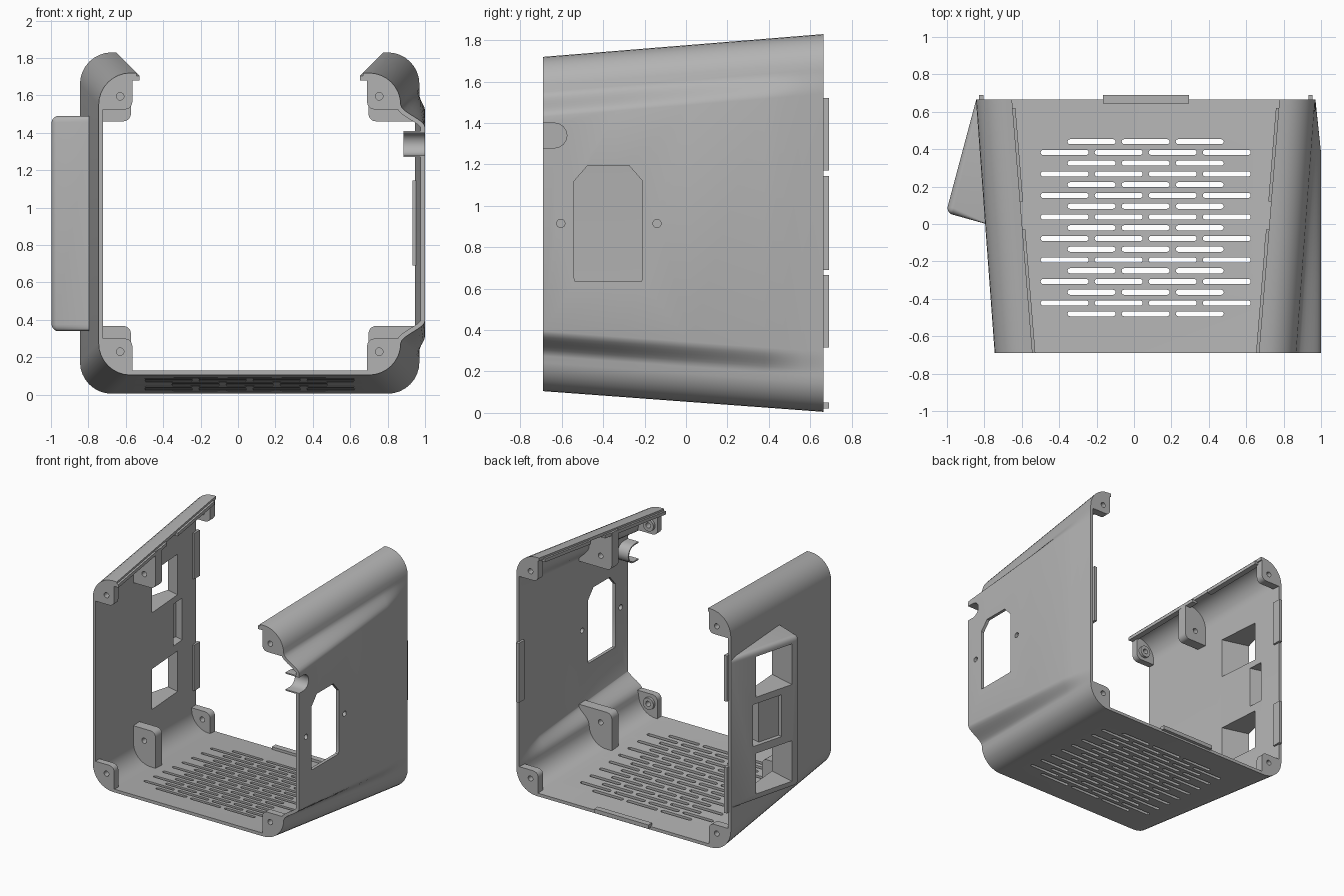
import bpy, bmesh
from math import sin, cos, pi, radians

if "Cube" in bpy.data.objects:
    bpy.data.objects.remove(bpy.data.objects["Cube"], do_unlink=True)

grey = bpy.data.materials.new("light_grey_plastic")
grey.use_nodes = True
grey.diffuse_color = (0.45, 0.45, 0.45, 1)
grey.node_tree.nodes["Principled BSDF"].inputs["Base Color"].default_value = (0.45, 0.45, 0.45, 1)

FRONT, BACK, CX, R, WALL = -0.69, 0.665, 0.0625, 0.17, 0.024


# ---- helpers ----
def finish(name, bm):
    bmesh.ops.recalc_face_normals(bm, faces=bm.faces)
    mesh = bpy.data.meshes.new(name)
    bm.to_mesh(mesh)
    bm.free()
    mesh.materials.append(grey)
    ob = bpy.data.objects.new(name, mesh)
    bpy.context.scene.collection.objects.link(ob)
    return ob


def prism(bm, pts, axis, a, b):
    """Extrude a 2D outline along an axis from a to b."""
    place = {"x": lambda p, h: (h, p[0], p[1]),
             "y": lambda p, h: (p[0], h, p[1]),
             "z": lambda p, h: (p[0], p[1], h)}[axis]
    low = [bm.verts.new(place(p, a)) for p in pts]
    high = [bm.verts.new(place(p, b)) for p in pts]
    bm.faces.new(low)
    bm.faces.new(high)
    n = len(pts)
    for i in range(n):
        j = (i + 1) % n
        bm.faces.new((low[i], low[j], high[j], high[i]))


def arc(cx, cy, r, a0, a1, n=8):
    return [(cx + r * cos(radians(a0 + (a1 - a0) * i / n)),
             cy + r * sin(radians(a0 + (a1 - a0) * i / n))) for i in range(n + 1)]


def rect(a0, a1, b0, b1):
    return [(a0, b0), (a1, b0), (a1, b1), (a0, b1)]


def circle(cx, cy, r):
    return arc(cx, cy, r, 0, 345, 23)


def smooth(ob):
    bpy.ops.object.select_all(action="DESELECT")
    bpy.context.view_layer.objects.active = ob
    ob.select_set(True)
    bpy.ops.object.shade_smooth_by_angle(angle=radians(30))


def cut(ob, cutter):
    bpy.ops.object.select_all(action="DESELECT")
    bpy.context.view_layer.objects.active = ob
    ob.select_set(True)
    mod = ob.modifiers.new("cut", "BOOLEAN")
    mod.operation, mod.solver, mod.object = "DIFFERENCE", "EXACT", cutter
    bpy.ops.object.modifier_apply(modifier=mod.name)


# ---- tapered body dimensions at a given depth ----
def dims(y):
    t = (y - FRONT) / (BACK - FRONT)
    half, zhalf, zc = 0.8075 + 0.1 * t, 0.8075 + 0.105 * t, 0.9125 + 0.005 * t
    side = 1.0 if y < 0.38 else 1.0 - 0.03 * (y - 0.38) / (BACK - 0.38)
    return half, zc - zhalf, zc + zhalf, 0.605 + 0.11 * t, max(0, side - CX - half)


def section(y):
    half, zb, zt, edge, bulge = dims(y)
    xl, xr = CX - half, CX + half
    step = [(i / 8, (i / 8) ** 2 * (3 - i / 4)) for i in range(1, 9)]
    rise = [(xr + bulge * s, zb + R + 0.12 * f) for f, s in step]
    fall = [(x, zt + zb - z) for x, z in reversed(rise)]
    outer = ([(CX - edge, zt)] + arc(xl + R, zt - R, R, 90, 180) + arc(xl + R, zb + R, R, 180, 270)
             + arc(xr - R, zb + R, R, 270, 360) + rise + fall
             + arc(xr - R, zt - R, R, 0, 90) + [(CX + edge, zt)])
    inner = []
    for i, (x, z) in enumerate(outer):
        p, q = outer[max(i - 1, 0)], outer[min(i + 1, len(outer) - 1)]
        dx, dz = q[0] - p[0], q[1] - p[1]
        k = WALL / (dx * dx + dz * dz) ** 0.5
        inner.append((x - dz * k, z + dx * k))
    return outer + inner[::-1]


# ---- body shell, lofted from front to back ----
bm = bmesh.new()
rings = [[bm.verts.new((x, y, z)) for x, z in section(y)]
         for y in (FRONT, -0.33, 0.02, 0.38, 0.47, 0.56, BACK)]
for a, b in zip(rings, rings[1:]):
    for i in range(len(a)):
        j = (i + 1) % len(a)
        bm.faces.new((a[i], a[j], b[j], b[i]))
n = len(rings[0])
for ring in (rings[0], rings[-1]):
    for i in range(n // 2 - 1):
        bm.faces.new((ring[i], ring[i + 1], ring[n - 2 - i], ring[n - 1 - i]))
shell = finish("body_shell", bm)

# ---- floor vents and side openings ----
bm = bmesh.new()
for row in range(17):
    y, count = 0.44 - 0.0575 * row, 4 if row % 2 else 3
    for k in range(count):
        x = CX + (k - (count - 1) / 2) * 0.289
        prism(bm, arc(x + 0.115, y, 0.0135, -90, 90, 6) + arc(x - 0.115, y, 0.0135, 90, 270, 6),
              "z", -0.1, 0.25)
prism(bm, [(-0.535, 0.635), (-0.215, 0.635), (-0.21, 0.65), (-0.21, 1.12), (-0.275, 1.195),
           (-0.475, 1.195), (-0.54, 1.12), (-0.54, 0.65)], "x", 0.9, 1.1)
for y in (-0.605, -0.14):
    prism(bm, circle(y, 0.915, 0.02), "x", 0.9, 1.1)
prism(bm, [(-0.8, 1.28)] + arc(-0.635, 1.34, 0.06, -90, 90) + [(-0.8, 1.4)], "x", 0.9, 1.1)
openings = finish("openings_cutter", bm)
cut(shell, openings)

# ---- wedge housing on the right wall ----
Z0, Z1 = 0.34, 1.49
bm = bmesh.new()
prism(bm, [(-0.822, 0.66), (-0.845, 0.66), (-1.005, 0.06), (-0.79, 0.0), (-0.774, 0.0)], "z", Z0, Z1)
bmesh.ops.bevel(bm, geom=[e for e in bm.edges if any(v.co.x < -0.95 for v in e.verts)],
                offset=0.035, segments=5, profile=0.5, affect="EDGES")
wedge = finish("wedge_housing", bm)


def slanted(s0, s1, n0, n1):
    """Plan outline measured along and out from the sloping wedge face."""
    return [(-0.845 - 0.265 * s - 0.964 * m, 0.665 - 0.964 * s + 0.265 * m)
            for s, m in ((s0, n0), (s1, n0), (s1, n1), (s0, n1))]


bm = bmesh.new()
for low in (0.39, 1.13):
    prism(bm, slanted(0.23, 0.555, -0.3, 0.1), "z", low, low + 0.31)
prism(bm, slanted(0.2, 0.46, -0.035, 0.1), "z", 0.76, 1.08)
windows = finish("windows_cutter", bm)
bm = bmesh.new()
prism(bm, slanted(0.17, 0.28, -0.3, -0.02), "z", 0.76, 1.08)
slot = finish("inner_slot_cutter", bm)
for ob in (shell, wedge):
    cut(ob, windows)
    cut(ob, slot)

# ---- screw lugs in the four corners at three depths ----
lugs, bosses, holes = bmesh.new(), bmesh.new(), bmesh.new()
for y0, y1, lu, lv, hv in ((FRONT, -0.64, 0.18, 0.195, 0.125), (-0.18, -0.1, 0.21, 0.3, 0.21),
                           (0.605, BACK, 0.18, 0.18, 0.115)):
    half, zb, zt, _, bulge = dims(y0)
    for sx in (-1, 1):
        for top in (False, True):
            def corner(p):
                return (CX + sx * (half - p[0]), zt - p[1] if top else zb + p[1])
            pts = arc(R, R, R - 0.01, 180, 270) + [(lu, 0.01)]
            pts += arc(lu - 0.04, lv - 0.04, 0.04, 0, 90, 5)
            if lv > 0.25 and sx > 0:
                pts += [(0.01 - bulge, lv), (0.01 - bulge, R + 0.12)]
            else:
                pts += [(0.01, lv)]
            prism(lugs, [corner(p) for p in pts], "y", y0, y1)
            hx, hz = corner((0.115, hv))
            prism(holes, circle(hx, hz, 0.02), "y", y0 - 0.05, y1 + 0.05)
            if y0 == FRONT:
                prism(bosses, circle(hx, hz, 0.045), "y", y1, y1 + 0.02)
lug_ob, boss_ob = finish("screw_lugs", lugs), finish("screw_bosses", bosses)
hole_ob = finish("screw_holes_cutter", holes)
cut(lug_ob, hole_ob)
cut(boss_ob, hole_ob)

# ---- cable collar around the notch ----
bm = bmesh.new()
prism(bm, [(FRONT, 1.27)] + arc(-0.635, 1.34, 0.07, -90, 90) + [(FRONT, 1.41), (FRONT, 1.4)]
      + arc(-0.635, 1.34, 0.06, 90, -90) + [(FRONT, 1.28)], "x", 0.885, 0.985)
collar = finish("cable_collar", bm)

# ---- locating tabs on the back edge ----
bm = bmesh.new()
for z0, z1 in ((0.315, 0.665), (1.17, 1.52)):
    prism(bm, rect(-0.83, -0.805, 0.62, 0.69), "z", z0, z1)
prism(bm, rect(0.932, 0.955, 0.62, 0.69), "z", 0.69, 1.145)
prism(bm, rect(-0.165, 0.295, 0.645, 0.69), "z", 0.02, 0.05)
finish("back_tabs", bm)

# ---- ledges along the open top edges ----
bm = bmesh.new()
for sx in (-1, 1):
    for y0, y1 in ((FRONT, -0.03), (0.12, 0.62)):
        ends = []
        for y in (y0, y1):
            _, _, zt, edge, _ = dims(y)
            ends.append([bm.verts.new((CX + sx * (edge + u), y, zt - v))
                         for u, v in ((0.03, 0.015), (-0.015, 0.015), (-0.015, 0.04), (0.03, 0.04))])
        bm.faces.new(ends[0])
        bm.faces.new(ends[1])
        for i in range(4):
            j = (i + 1) % 4
            bm.faces.new((ends[0][i], ends[0][j], ends[1][j], ends[1][i]))
finish("top_ledges", bm)

for ob in (shell, wedge, lug_ob, boss_ob, collar):
    smooth(ob)
for ob in (openings, windows, slot, hole_ob):
    bpy.data.objects.remove(ob, do_unlink=True)
